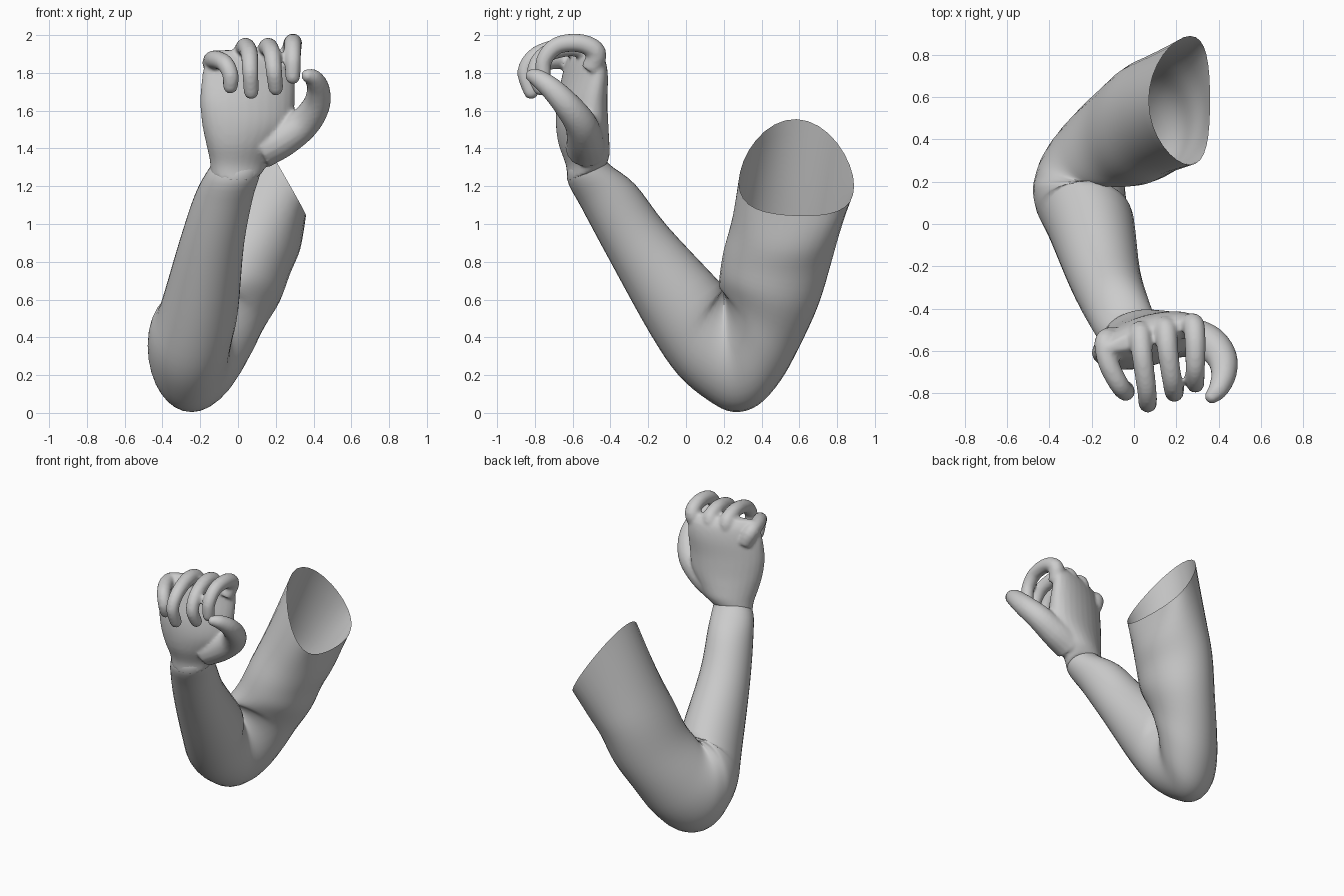
import bpy, bmesh, math
from mathutils import Vector as V

if "Cube" in bpy.data.objects:
    bpy.data.objects.remove(bpy.data.objects["Cube"])


def smooth_rows(rows, n):
    """Catmull-Rom interpolation of equal-length number rows."""
    p = [rows[0]] + list(rows) + [rows[-1]]
    out = []
    for i in range(1, len(p) - 2):
        for s in range(n):
            t = s / n
            out.append([0.5 * (2 * b + (c - a) * t + (2 * a - 5 * b + 4 * c - d) * t * t
                               + (3 * b - a - 3 * c + d) * t ** 3)
                        for a, b, c, d in zip(p[i - 1], p[i], p[i + 1], p[i + 2])])
    return out + [list(rows[-1])]


def loft(bm, rings, sides=28, caps=True):
    """Skin a list of (centre, u, v, egg) cross-sections."""
    loops = []
    for c, u, v, k in rings:
        loop = []
        for i in range(sides):
            a = 2 * math.pi * i / sides
            loop.append(bm.verts.new(c + u * (math.cos(a) + k * math.sin(a) ** 2) + v * math.sin(a)))
        loops.append(loop)
    for A, B in zip(loops, loops[1:]):
        for i in range(sides):
            j = (i + 1) % sides
            bm.faces.new((A[i], A[j], B[j], B[i]))
    if caps:
        bm.faces.new(loops[0][::-1])
        bm.faces.new(loops[-1])


def finger(bm, path, r0, r1, ref):
    """Tapered round tube along a path with a hemispherical tip."""
    pts = [V(p) for p in smooth_rows(path, 5)]
    n = len(pts)
    rings = []
    for i, p in enumerate(pts):
        t = (pts[min(i + 1, n - 1)] - pts[max(i - 1, 0)]).normalized()
        u = (V(ref) - t * t.dot(V(ref))).normalized()
        v = t.cross(u)
        r = r0 + (r1 - r0) * i / (n - 1)
        rings.append((p, u * r, v * r, 0))
    for a in (0.45, 0.85, 1.2, 1.45):
        rings.append((p + t * r * math.sin(a), u * r * math.cos(a), v * r * math.cos(a), 0))
    loft(bm, rings, 16)


def finish(bm, name):
    bmesh.ops.recalc_face_normals(bm, faces=bm.faces)
    for f in bm.faces:
        f.smooth = True
    me = bpy.data.meshes.new(name)
    bm.to_mesh(me)
    bm.free()
    ob = bpy.data.objects.new(name, me)
    bpy.context.collection.objects.link(ob)
    return ob


# Bent arm, wrist to open shoulder end:
# outer y, outer z, inner y, inner z, centre x, half-width x, half-width z, egg
arm_rows = [
    (-.60, 1.36, -.46, 1.40, .01, .10, 0, 0),
    (-.63, 1.24, -.41, 1.32, -.02, .14, 0, 0),
    (-.55, 1.08, -.27, 1.21, -.075, .155, 0, 0),
    (-.40, .80, -.10, .99, -.14, .172, 0, 0),
    (-.19, .42, .18, .69, -.205, .207, 0, 0),
    (-.04, .20, .195, .66, -.245, .218, 0, 0),
    (.12, .065, .20, .65, -.26, .218, 0, 0),
    (.25, .005, .20, .64, -.25, .218, 0, 0),
    (.38, .04, .20, .64, -.21, .235, 0, 0),
    (.50, .17, .19, .65, -.155, .245, 0, 0),
    (.60, .35, .175, .67, -.095, .24, -.02, 0),
    (.70, .57, .18, .74, -.01, .235, -.05, 0),
    (.77, .80, .20, .86, .055, .222, -.09, 0),
    (.82, 1.0, .245, 1.04, .13, .20, -.15, .1),
    (.89, 1.29, .28, 1.31, .215, .145, -.255, .35),
]
rings = []
for oy, oz, iy, iz, cx, ux, uz, k in smooth_rows(arm_rows, 4):
    rings.append((V((cx, (oy + iy) / 2, (oz + iz) / 2)), V((ux, 0, uz)),
                  V((0, (oy - iy) / 2, (oz - iz) / 2)), k))
bm = bmesh.new()
loft(bm, rings, 32, caps=False)
finish(bm, "arm")

# Palm: centre xyz, across-hand uxy, thickness vy, vz
palm_rows = [
    (-.01, -.525, 1.27, .135, .01, .105, .045),
    (.01, -.52, 1.34, .16, .03, .112, .03),
    (.03, -.54, 1.43, .20, .04, .128, .01),
    (.05, -.55, 1.53, .24, .05, .13, 0),
    (.05, -.55, 1.65, .25, .06, .12, 0),
    (.055, -.535, 1.78, .245, .07, .10, 0),
    (.06, -.53, 1.87, .23, .07, .075, 0),
    (.065, -.53, 1.92, .20, .06, .035, 0),
]
bm = bmesh.new()
loft(bm, [(V((x, y, z)), V((ux, uy, 0)), V((0, vy, vz)), 0)
          for x, y, z, ux, uy, vy, vz in smooth_rows(palm_rows, 4)])

# Curled fingers: index, middle, ring, little
fingers = [
    [(.25, -.50, 1.82), (.28, -.475, 1.91), (.29, -.56, 1.957), (.29, -.68, 1.945), (.29, -.75, 1.87), (.29, -.755, 1.78)],
    [(.13, -.50, 1.82), (.15, -.495, 1.90), (.16, -.60, 1.937), (.18, -.74, 1.90), (.19, -.80, 1.81), (.20, -.77, 1.72)],
    [(.03, -.52, 1.82), (.03, -.52, 1.90), (.04, -.63, 1.937), (.06, -.78, 1.90), (.065, -.85, 1.81), (.07, -.82, 1.70)],
    [(-.10, -.54, 1.77), (-.135, -.56, 1.85), (-.12, -.66, 1.87), (-.07, -.76, 1.85), (-.04, -.795, 1.79), (-.04, -.78, 1.73)],
]
for path in fingers:
    finger(bm, path, .056, .04, (1, 0, 0))

# Thumb
finger(bm, [(.12, -.53, 1.40), (.24, -.535, 1.455), (.35, -.56, 1.535), (.415, -.63, 1.63),
            (.425, -.71, 1.715), (.40, -.78, 1.77), (.37, -.815, 1.785)], .11, .036, (0, 1, 1))

# Fuse palm, fingers and thumb into one smooth skin
hand = finish(bm, "hand")
m = hand.modifiers.new("fuse", 'REMESH')
m.mode = 'VOXEL'
m.voxel_size = .011
m.use_smooth_shade = True
s = hand.modifiers.new("soften", 'SMOOTH')
s.factor = .5
s.iterations = 5
